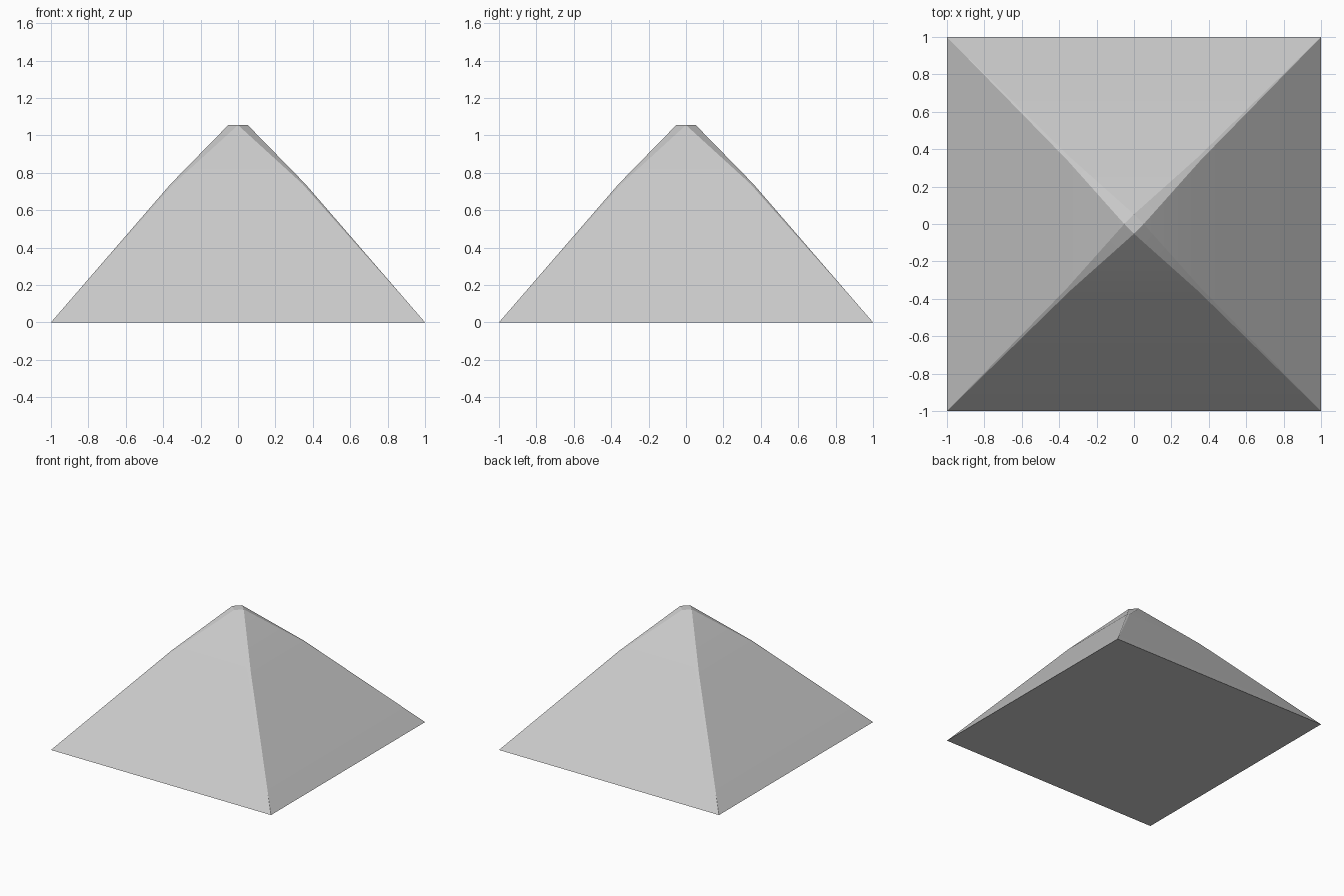
import bpy
import bmesh
from math import pi
from mathutils import Matrix

cube = bpy.data.objects.get("Cube")
if cube:
    bpy.data.objects.remove(cube, do_unlink=True)

HEIGHT = 1.055       # flat tip
SHOULDER = 0.74      # where the slope eases
TIP = 0.052          # half width of the diamond tip

# Plain grey surface
grey = bpy.data.materials.new("light_grey")
grey.use_nodes = True
colour = (0.6, 0.6, 0.6, 1)
grey.diffuse_color = colour
grey.node_tree.nodes["Principled BSDF"].inputs["Base Color"].default_value = colour

bm = bmesh.new()


def add_face(points, turn):
    bm.faces.new([bm.verts.new(turn @ Matrix.Translation(p).to_translation()) for p in points])


# One sloping panel and one narrow corner bevel, repeated on four sides
left_base, right_base = (-1, -1, 0), (1, -1, 0)
left_mid, right_mid = (-0.345, -0.36, SHOULDER), (0.345, -0.36, SHOULDER)
next_mid = (0.36, -0.345, SHOULDER)
tip, next_tip = (0, -TIP, HEIGHT), (TIP, 0, HEIGHT)
for side in range(4):
    turn = Matrix.Rotation(side * pi / 2, 3, "Z")
    add_face([left_base, right_base, right_mid, left_mid], turn)
    add_face([left_mid, right_mid, tip], turn)
    add_face([right_base, next_mid, right_mid], turn)
    add_face([right_mid, next_mid, next_tip, tip], turn)

# Weld the sides, then close the tip and the base
bmesh.ops.remove_doubles(bm, verts=bm.verts, dist=0.001)
bmesh.ops.holes_fill(bm, edges=[e for e in bm.edges if e.is_boundary], sides=4)
bmesh.ops.recalc_face_normals(bm, faces=bm.faces)

mesh = bpy.data.meshes.new("pyramid")
bm.to_mesh(mesh)
bm.free()
mesh.materials.append(grey)
pyramid = bpy.data.objects.new("pyramid", mesh)
bpy.context.collection.objects.link(pyramid)

# Soft panels, crisp corners
bpy.ops.object.select_all(action="DESELECT")
pyramid.select_set(True)
bpy.context.view_layer.objects.active = pyramid
bpy.ops.object.shade_smooth_by_angle()
